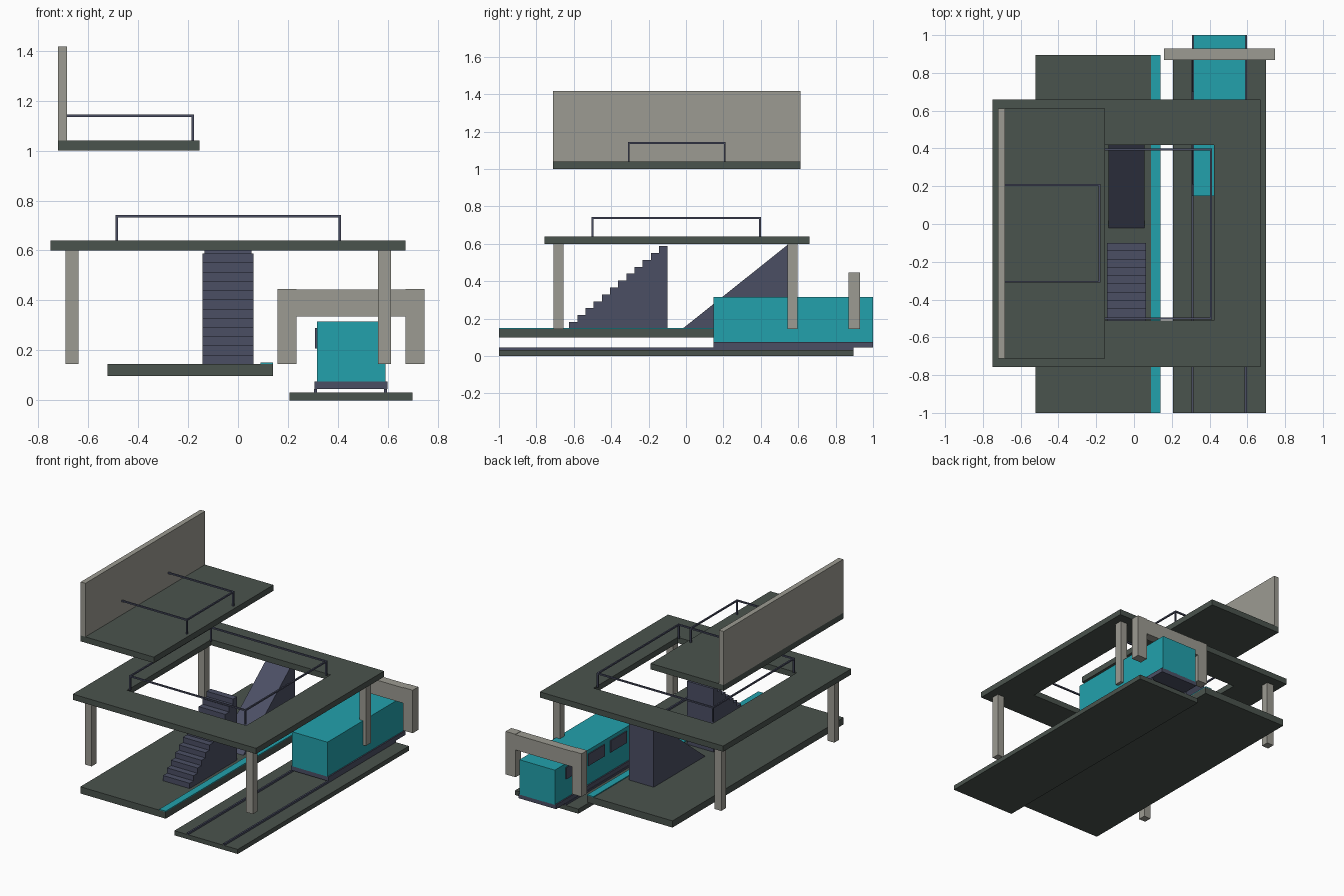
import bpy, bmesh

if "Cube" in bpy.data.objects:
    bpy.data.objects.remove(bpy.data.objects["Cube"])


def material(name, r, g, b):
    lin = [((c / 255 + 0.055) / 1.055) ** 2.4 for c in (r, g, b)]
    m = bpy.data.materials.new(name)
    m.diffuse_color = (*lin, 1)
    m.use_nodes = True
    m.node_tree.nodes["Principled BSDF"].inputs["Base Color"].default_value = m.diffuse_color
    return m


SLAB = material("dark green grey", 74, 83, 77)
TEAL = material("teal", 34, 161, 172)
NAVY = material("slate navy", 75, 79, 100)
STONE = material("warm grey", 156, 155, 146)


def finish(name, bm, mat):
    bmesh.ops.recalc_face_normals(bm, faces=bm.faces[:])
    me = bpy.data.meshes.new(name)
    bm.to_mesh(me)
    bm.free()
    me.materials.append(mat)
    ob = bpy.data.objects.new(name, me)
    bpy.context.collection.objects.link(ob)
    return ob


def add_box(bm, x, y, z):
    vs = bmesh.ops.create_cube(bm, size=1)["verts"]
    for v in vs:
        v.co = [a[0] if c < 0 else a[1] for c, a in zip(v.co, (x, y, z))]


def box(name, x, y, z, mat):
    bm = bmesh.new()
    add_box(bm, x, y, z)
    return finish(name, bm, mat)


def extrude(name, pts, vec, mat):
    """Closed profile swept along a vector."""
    bm = bmesh.new()
    face = bm.faces.new([bm.verts.new(p) for p in pts])
    ext = bmesh.ops.extrude_face_region(bm, geom=[face])["geom"]
    bmesh.ops.translate(bm, vec=vec, verts=[g for g in ext if isinstance(g, bmesh.types.BMVert)])
    return finish(name, bm, mat)


def railing(name, pts, z0, z1, posts, closed):
    """Square handrail along axis-aligned points, with posts at chosen corners."""
    h = 0.005
    bm = bmesh.new()
    path = pts + pts[:1] if closed else pts
    for (ax, ay), (bx, by) in zip(path, path[1:]):
        add_box(bm, (min(ax, bx) - h, max(ax, bx) + h),
                (min(ay, by) - h, max(ay, by) + h), (z1 - 2 * h, z1))
    for i in posts:
        px, py = pts[i]
        add_box(bm, (px - h, px + h), (py - h, py + h), (z0, z1 - 2 * h))
    return finish(name, bm, NAVY)


# Track bed and rails
box("track_bed", (0.207, 0.698), (-1, 0.895), (0, 0.032), SLAB)
for side, x in (("left", 0.304), ("right", 0.585)):
    box(side + "_rail", (x, x + 0.012), (-1, 0.895), (0.032, 0.045), NAVY)

# Train with underframe and windows on the platform side
box("train_underframe", (0.307, 0.599), (0.147, 1), (0.045, 0.075), NAVY)
box("train_body", (0.316, 0.59), (0.147, 1), (0.072, 0.316), TEAL)
for i in range(3):
    y = 0.30 + 0.245 * i
    box(f"train_window_{i + 1}", (0.309, 0.317), (y - 0.09, y + 0.09), (0.208, 0.29), NAVY)

# Platform with coloured safety edge
box("platform", (-0.522, 0.14), (-1, 0.895), (0.098, 0.145), SLAB)
box("platform_edge_strip", (0.09, 0.14), (-1, 0.895), (0.145, 0.151), TEAL)

# Stepped stair
steps, y0, y1, z0, z1 = 12, -0.625, -0.10, 0.145, 0.588
run, rise = (y1 - y0) / steps, (z1 - z0) / steps
profile = [(-0.143, y0, z0)]
for i in range(steps):
    profile += [(-0.143, y0 + i * run, z0 + (i + 1) * rise),
                (-0.143, y0 + (i + 1) * run, z0 + (i + 1) * rise)]
profile.append((-0.143, y1, z0))
extrude("staircase", profile, (0.206, 0, 0), NAVY)

# Escalator wedge
extrude("escalator_ramp", [(-0.135, -0.02, 0.145), (-0.135, 0.55, 0.6), (-0.135, 0.55, 0.145)],
        (0.19, 0, 0), NAVY)

# Concourse slab with a rectangular opening
bm = bmesh.new()
outer = [(-0.75, -0.757), (0.67, -0.757), (0.67, 0.66), (-0.75, 0.66)]
inner = [(-0.5, -0.512), (0.423, -0.512), (0.423, 0.418), (-0.5, 0.418)]
rings = [[bm.verts.new((x, y, z)) for x, y in ring]
         for ring, z in ((outer, 0.6), (outer, 0.64), (inner, 0.64), (inner, 0.6))]
for a, b in zip(rings, rings[1:] + rings[:1]):
    for i in range(4):
        j = (i + 1) % 4
        bm.faces.new((a[i], a[j], b[j], b[i]))
finish("concourse_slab", bm, SLAB)
railing("concourse_railing", [(-0.485, -0.5), (0.407, -0.5), (0.407, 0.395), (-0.485, 0.395)],
        0.64, 0.743, range(4), True)

# Four columns under the concourse
for sx, x in (("left", -0.69), ("right", 0.56)):
    for sy, y in (("front", -0.709), ("back", 0.542)):
        box(f"{sy}_{sx}_column", (x, x + 0.052), (y, y + 0.053), (0.145, 0.6), STONE)

# Tunnel portal over the track
for side, x in (("left", 0.158), ("right", 0.67)):
    box(f"portal_{side}_post", (x, x + 0.076), (0.868, 0.93), (0.145, 0.446), STONE)
box("portal_beam", (0.234, 0.67), (0.868, 0.93), (0.336, 0.443), STONE)

# Street-level deck with back wall and entrance railing
box("street_deck", (-0.72, -0.154), (-0.712, 0.612), (1.0, 1.041), SLAB)
box("street_wall", (-0.72, -0.684), (-0.712, 0.612), (1.041, 1.416), STONE)
railing("entrance_railing", [(-0.69, -0.306), (-0.182, -0.306), (-0.182, 0.207), (-0.69, 0.207)],
        1.041, 1.144, (1, 2), False)
